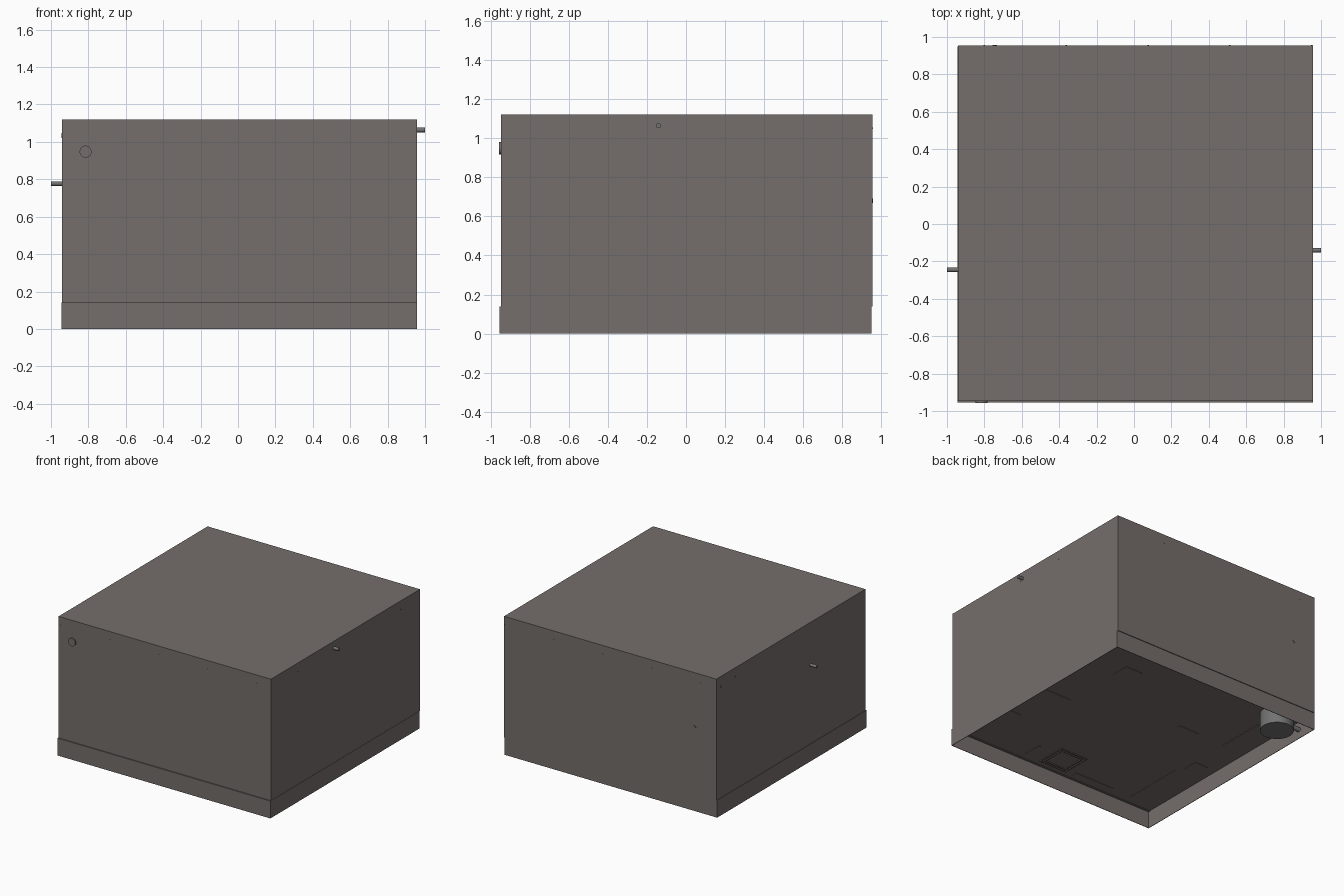
import bpy, math

if "Cube" in bpy.data.objects:
    bpy.data.objects.remove(bpy.data.objects["Cube"])


def material(name, rgb):
    m = bpy.data.materials.new(name)
    m.diffuse_color = (*rgb, 1)
    m.use_nodes = True
    m.node_tree.nodes["Principled BSDF"].inputs["Base Color"].default_value = m.diffuse_color
    return m


BROWN = material("warm grey brown", (0.178, 0.158, 0.147))
GREY = material("neutral grey metal", (0.17, 0.17, 0.17))


def box(name, lo, hi, mat=BROWN):
    bpy.ops.mesh.primitive_cube_add(
        size=1, location=[(a + b) / 2 for a, b in zip(lo, hi)])
    ob = bpy.context.object
    ob.name = name
    ob.scale = [b - a for a, b in zip(lo, hi)]
    bpy.ops.object.transform_apply(location=False, rotation=False, scale=True)
    ob.data.materials.append(mat)
    return ob


def rod(name, center, radius, length, axis="z", mat=GREY, sides=24):
    rot = {"x": (0, math.pi / 2, 0), "y": (math.pi / 2, 0, 0), "z": (0, 0, 0)}[axis]
    bpy.ops.mesh.primitive_cylinder_add(
        vertices=sides, radius=radius, depth=length, location=center, rotation=rot)
    ob = bpy.context.object
    ob.name = name
    ob.data.materials.append(mat)
    bpy.ops.object.shade_smooth_by_angle(angle=math.radians(35))
    return ob


# Main cabinet body
X0, X1, Y0, Y1, Z0, Z1 = -0.94, 0.956, -0.946, 0.955, 0.14, 1.12
box("cabinet_body", (X0, Y0, Z0), (X1, Y1, Z1))

# Thin base skirt, open underneath and shifted slightly forward
SX0, SX1, SY0, SY1, T = -0.943, 0.958, -0.955, 0.949, 0.004
box("skirt_front", (SX0, SY0, 0), (SX1, SY0 + T, Z0))
box("skirt_back", (SX0, SY1 - T, 0), (SX1, SY1, Z0))
box("skirt_left", (SX0, SY0, 0), (SX0 + T, SY1, Z0))
box("skirt_right", (SX1 - T, SY0, 0), (SX1, SY1, Z0))
box("skirt_ledge", (SX0, SY0, Z0 - 0.004), (SX1, Y0 + 0.01, Z0))

# Round foot and its short pipe under the back left corner
rod("round_foot", (-0.74, 0.76, 0.07), 0.125, 0.14, sides=32)
rod("foot_pipe", (-0.87, 0.78, 0.07), 0.018, 0.13, "x")

# Pegs and caps on the sides
rod("right_peg", (0.975, -0.14, 1.064), 0.013, 0.05, "x")
rod("left_peg", (-0.968, -0.245, 0.777), 0.012, 0.064, "x")
rod("front_cap", (-0.815, -0.948, 0.948), 0.032, 0.018, "y", BROWN)
rod("back_plug", (-0.745, 0.955, 0.68), 0.012, 0.006, "y")
rod("left_plug", (-0.94, 0.89, 1.035), 0.013, 0.006, "x", BROWN)

# Rows of tiny screws near the top edge
for i in range(5):
    rod("front_screw", (-0.92 + 0.4375 * i, Y0, 1.05), 0.004, 0.002, "y", BROWN, 8)
    rod("back_screw", (-0.80 + 0.4375 * i, Y1, 1.05), 0.004, 0.002, "y", BROWN, 8)
for i in range(4):
    y = -0.6 + 0.4375 * i
    rod("right_screw", (X1, y, 1.05), 0.004, 0.002, "x", BROWN, 8)
    rod("left_screw", (X0, y, 1.05), 0.004, 0.002, "x", BROWN, 8)

# Square frame on the underside: two nested rims
for half in (0.125, 0.1):
    cx, cy, w, h = 0.034, -0.77, 0.008, 0.006
    for s in (-1, 1):
        u = s * (half - w / 2)
        box("hatch_rim", (cx - half, cy + u - w / 2, Z0 - h),
            (cx + half, cy + u + w / 2, Z0))
        box("hatch_rim", (cx + u - w / 2, cy - half, Z0 - h),
            (cx + u + w / 2, cy + half, Z0))

# Flat plates on the underside: centre x, centre y, size x, size y
plates = [
    (-0.34, -0.88, 0.36, 0.05), (0.68, -0.065, 0.24, 0.02),
    (0.49, 0.51, 0.15, 0.15), (-0.79, -0.23, 0.12, 0.12),
    (-0.39, 0.16, 0.18, 0.02), (-0.735, 0.35, 0.012, 0.41),
    (-0.70, -0.62, 0.012, 0.5), (0.755, -0.51, 0.1, 0.1),
    (0.3, -0.8, 0.02, 0.15), (-0.13, 0.8, 0.15, 0.02),
]
for cx, cy, w, d in plates:
    box("underside_plate", (cx - w / 2, cy - d / 2, Z0 - 0.004),
        (cx + w / 2, cy + d / 2, Z0))
